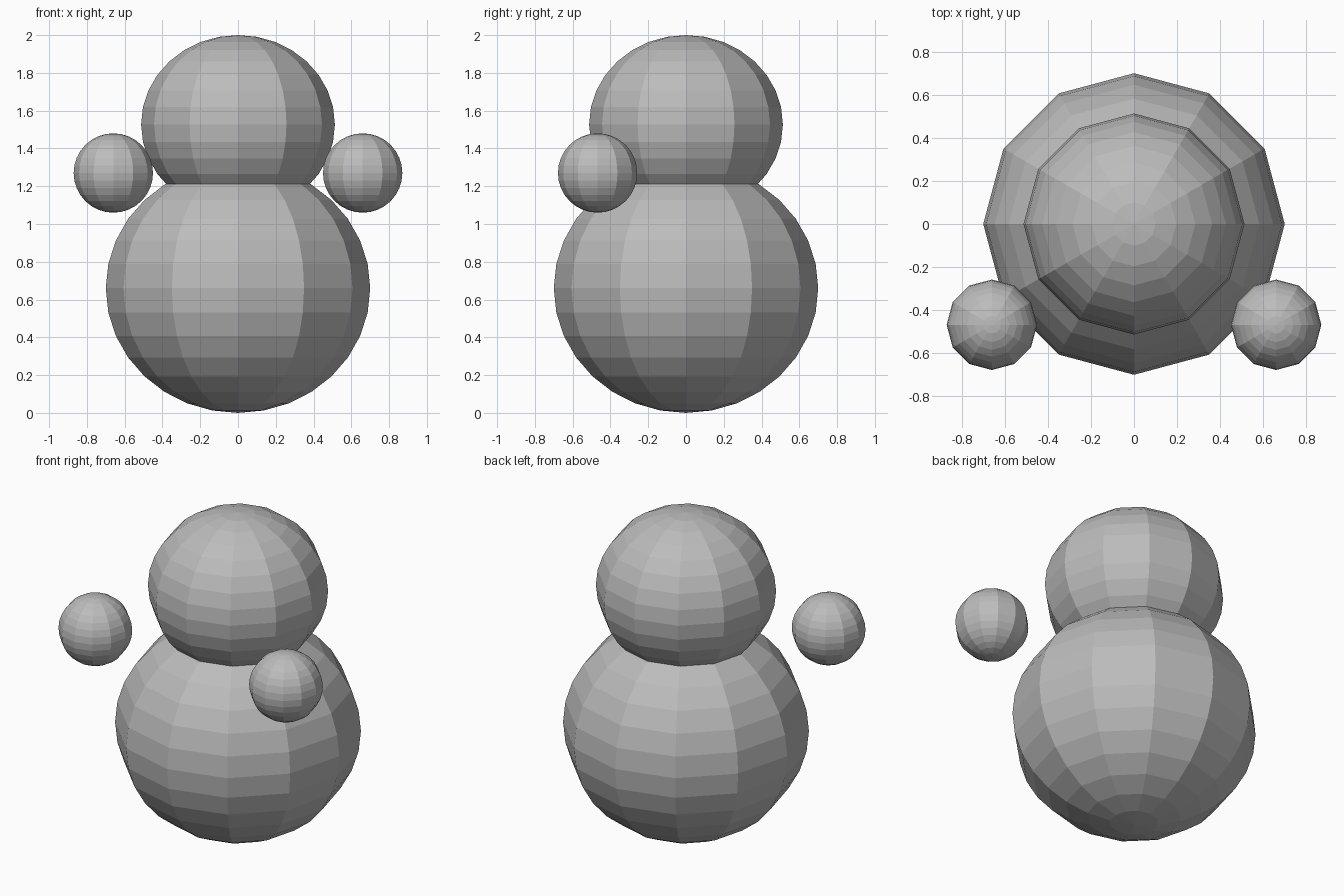
import bpy

if "Cube" in bpy.data.objects:
    bpy.data.objects.remove(bpy.data.objects["Cube"])

# One plain grey for the whole model
grey = bpy.data.materials.new("plain grey")
grey.diffuse_color = (0.5, 0.5, 0.5, 1)
grey.use_nodes = True
grey.node_tree.nodes["Principled BSDF"].inputs["Base Color"].default_value = grey.diffuse_color


def ball(name, center, width, height):
    """Flat-faced ball with 12 sides and 16 rings; width and height are radii."""
    bpy.ops.mesh.primitive_uv_sphere_add(segments=12, ring_count=16, radius=1, location=center)
    obj = bpy.context.object
    obj.name = name
    obj.scale = (width, width, height)
    obj.data.materials.append(grey)
    return obj


# Body and head, slightly squashed
ball("body", (0, 0, 0.66), 0.70, 0.66)
ball("head", (0, 0, 1.527), 0.513, 0.473)

# Floating hands, one on each side in front
for side, x in (("left", -0.66), ("right", 0.66)):
    ball(side + "_hand", (x, -0.468, 1.27), 0.21, 0.21)
